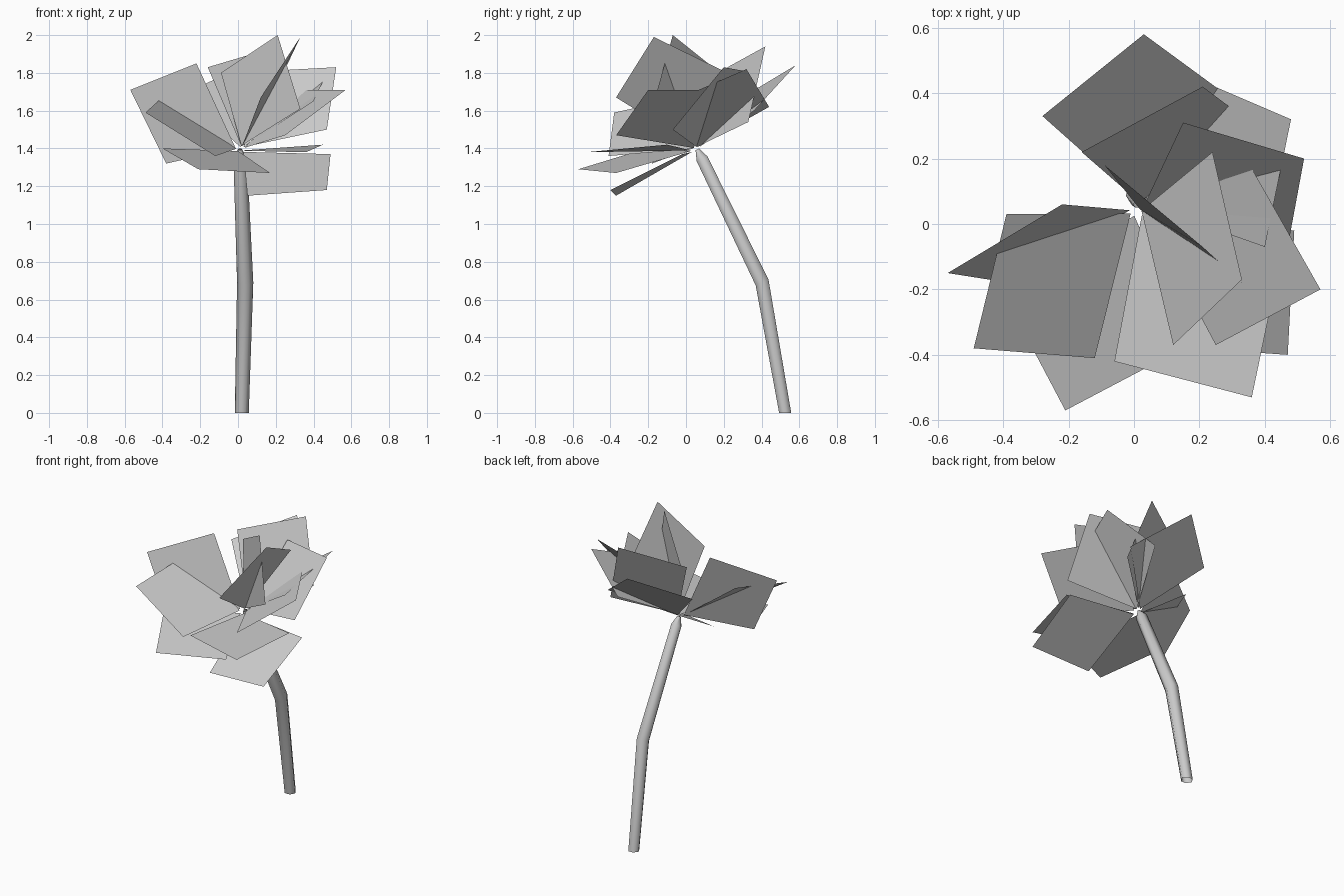
import bpy, bmesh, math
from mathutils import Vector, Matrix

cube = bpy.data.objects.get("Cube")
if cube:
    bpy.data.objects.remove(cube)

# One pale grey covers the whole flower
grey = bpy.data.materials.new("pale_grey")
grey.use_nodes = True
colour = (0.6, 0.6, 0.6, 1)
grey.diffuse_color = colour
grey.node_tree.nodes["Principled BSDF"].inputs["Base Color"].default_value = colour


def add_object(name, bm):
    mesh = bpy.data.meshes.new(name)
    bm.to_mesh(mesh)
    bm.free()
    mesh.materials.append(grey)
    obj = bpy.data.objects.new(name, mesh)
    bpy.context.collection.objects.link(obj)
    return obj


# Stem: a bent six-sided tube, each ring tilted to mitre the bend
def build_stem(rings, sides=6):
    bm = bmesh.new()
    previous = None
    for centre, radius, tilt in rings:
        turn = Matrix.Rotation(math.radians(tilt), 3, 'X')
        ring = []
        for i in range(sides):
            angle = math.tau * i / sides
            spoke = Vector((math.cos(angle), math.sin(angle), 0)) * radius
            ring.append(bm.verts.new(Vector(centre) + turn @ spoke))
        if previous:
            for i in range(sides):
                j = (i + 1) % sides
                face = bm.faces.new((previous[i], previous[j], ring[j], ring[i]))
                face.smooth = True
        previous = ring
    return add_object("stem", bm)


build_stem([
    ((.02, .525, 0), .037, 0),
    ((.038, .403, .69), .043, 24),
    ((.012, .085, 1.345), .036, 25),
    ((.01, .06, 1.395), .012, 25),
])

# Petals: square cards hinged by one corner at the heart of the flower
heart = Vector((.01, .05, 1.39))


def build_petal(name, left, tip, right):
    left, tip, right = Vector(left), Vector(tip), Vector(right)
    hinge = heart.lerp(tip, .04)
    bm = bmesh.new()
    face = bm.faces.new([bm.verts.new(p) for p in (hinge, right, tip, left)])
    face.smooth = True
    return add_object(name, bm)


# Back petals
build_petal("petal_back_outer", (-.28, .33, 1.69), (.03, .58, 1.84), (.33, .36, 1.6))
build_petal("petal_back_inner", (-.16, .22, 1.83), (.21, .42, 1.94), (.33, .33, 1.54))
build_petal("petal_back_left", (.2, .44, 1.62), (.48, .32, 1.82), (.4, -.07, 1.65))

# Left petals
build_petal("petal_left_upper", (.15, .31, 1.81), (.52, .2, 1.83), (.47, -.07, 1.5))
build_petal("petal_left_middle", (.36, .17, 1.71), (.57, -.2, 1.71), (.25, -.37, 1.47))
build_petal("petal_left_lower", (.49, -.02, 1.37), (.47, -.4, 1.18), (.05, -.37, 1.15))

# Upright middle petals
build_petal("petal_upright_left", (.24, .22, 1.8), (.33, -.17, 1.99), (.12, -.37, 1.67))
build_petal("petal_upright_front", (.33, -.18, 1.61), (.21, -.07, 2), (-.09, .18, 1.8))

# Front petals
build_petal("petal_front_flat", (.45, -.1, 1.42), (.36, -.53, 1.38), (-.06, -.42, 1.39))
build_petal("petal_front_low", (.17, -.37, 1.27), (-.21, -.57, 1.29), (-.4, -.21, 1.4))

# Right petals
build_petal("petal_right_front", (-.12, -.41, 1.36), (-.49, -.38, 1.59), (-.39, .03, 1.68))
build_petal("petal_right_upper", (-.38, -.18, 1.32), (-.57, -.15, 1.71), (-.22, .06, 1.85))
